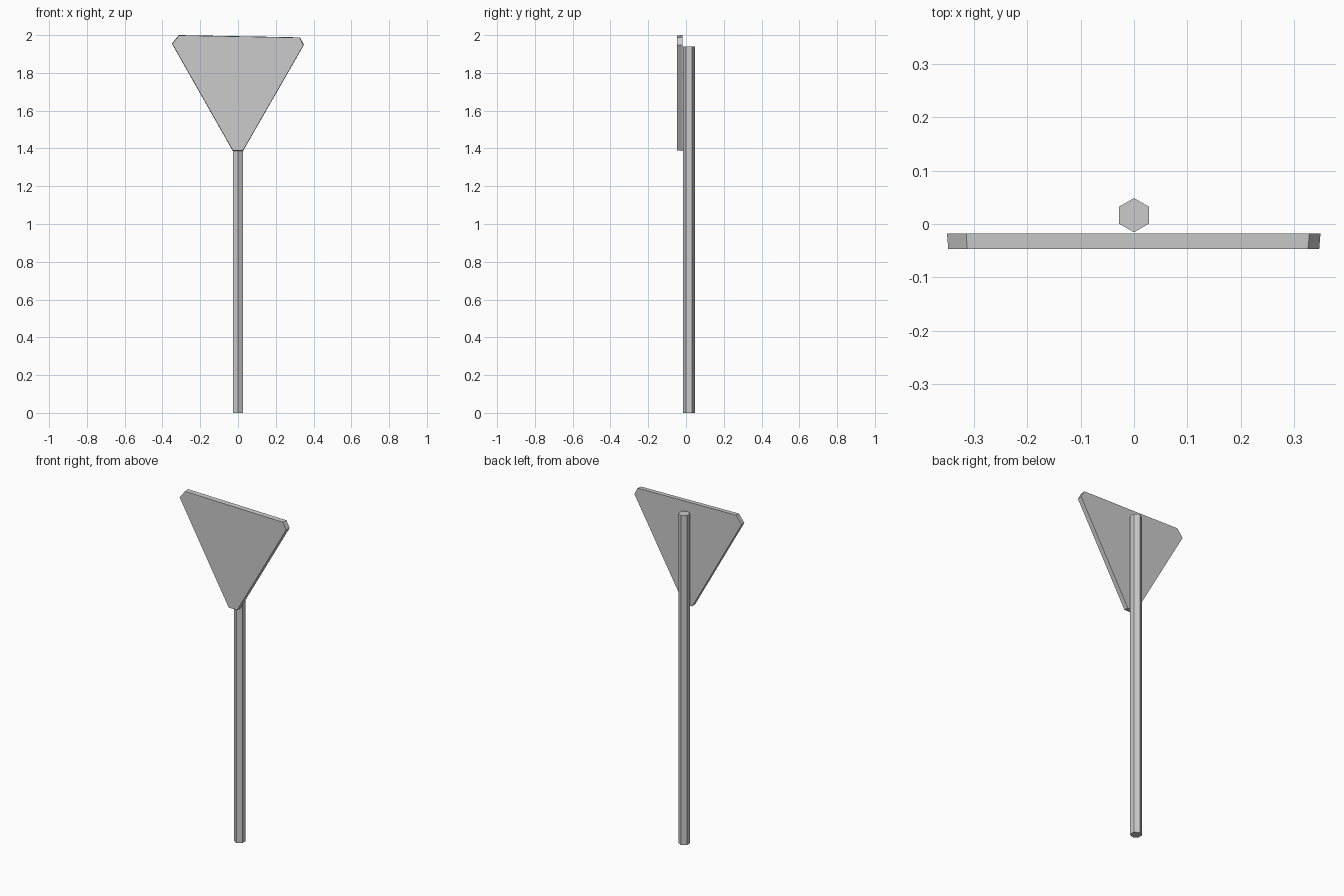
import bpy, bmesh
from math import pi, sin, cos

if "Cube" in bpy.data.objects:
    bpy.data.objects.remove(bpy.data.objects["Cube"])


def loft(name, lower, upper):
    """Closed prism between two matching rings of points."""
    bm = bmesh.new()
    a = [bm.verts.new(p) for p in lower]
    b = [bm.verts.new(p) for p in upper]
    n = len(a)
    bm.faces.new(a)
    bm.faces.new(b)
    for i in range(n):
        j = (i + 1) % n
        bm.faces.new((a[i], a[j], b[j], b[i]))
    bmesh.ops.recalc_face_normals(bm, faces=bm.faces)
    mesh = bpy.data.meshes.new(name)
    bm.to_mesh(mesh)
    bm.free()
    obj = bpy.data.objects.new(name, mesh)
    bpy.context.collection.objects.link(obj)
    return obj


# Hexagonal post, corners pointing front and back
hexagon = [(0.032 * sin(i * pi / 3), 0.0165 + 0.032 * cos(i * pi / 3)) for i in range(6)]
loft("post", [(x, y, 0) for x, y in hexagon], [(x, y, 1.94) for x, y in hexagon])

# Inverted triangular sign plate with clipped corners, front slightly smaller
outline = [(-0.314, 2.0), (-0.35, 1.955), (-0.028, 1.387),
           (0.027, 1.387), (0.349, 1.948), (0.328, 1.988)]
k = 0.993
front = [(x * k, -0.047, 1.79 + (z - 1.79) * k) for x, z in outline]
back = [(x, -0.018, z) for x, z in outline]
loft("sign_plate", front, back)
